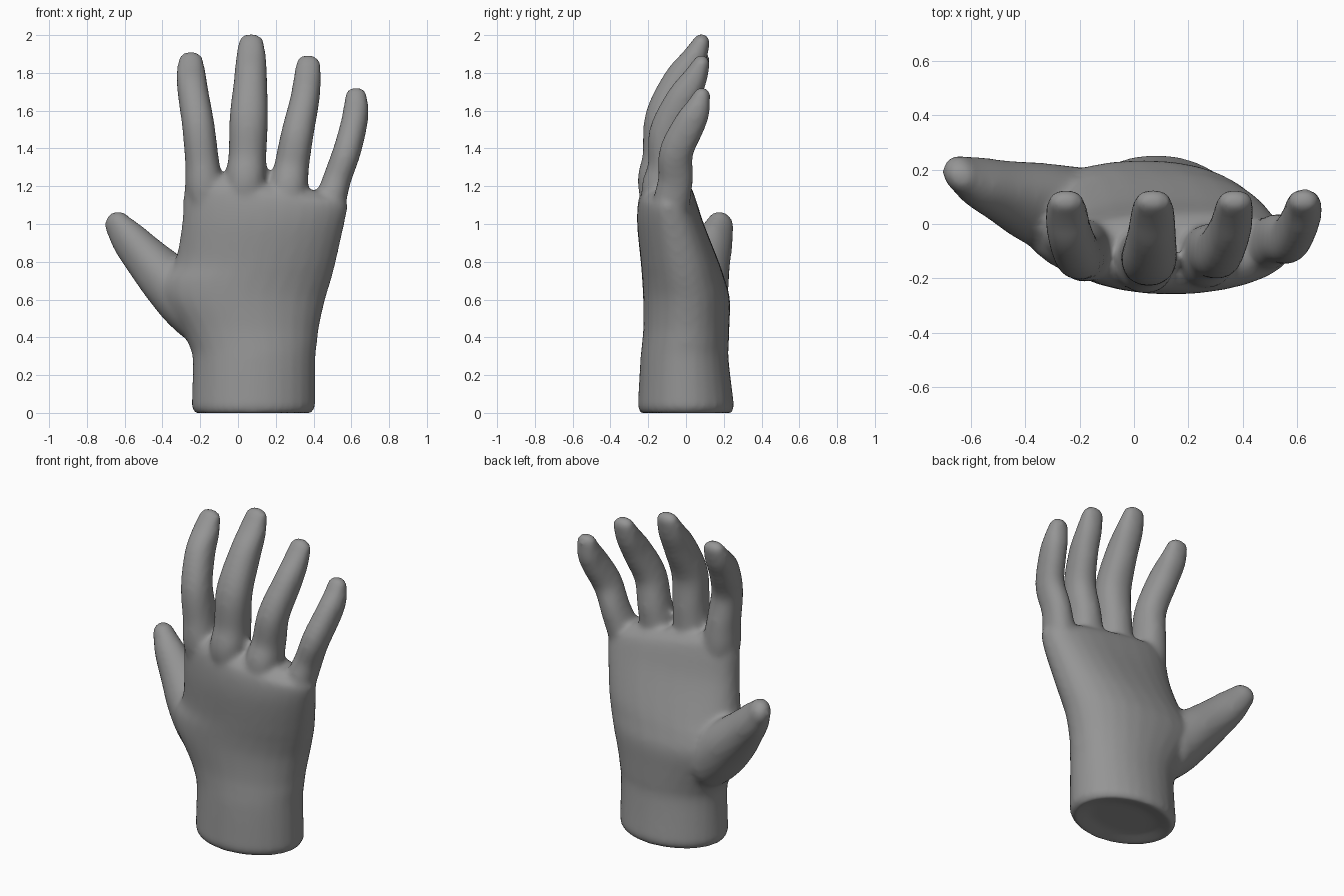
import bpy
import bmesh
import math
from mathutils import Vector

SIDES = 28

if "Cube" in bpy.data.objects:
    bpy.data.objects.remove(bpy.data.objects["Cube"], do_unlink=True)

skin = bpy.data.materials.new("grey_clay")
skin.use_nodes = True
grey = (0.3, 0.3, 0.3, 1)
skin.diffuse_color = grey
skin.node_tree.nodes["Principled BSDF"].inputs["Base Color"].default_value = grey


def spline(points, steps=5):
    """Smooth curve through tuples of any length."""
    pts = [points[0]] + list(points) + [points[-1]]
    out = []
    for i in range(1, len(pts) - 2):
        for s in range(steps):
            t = s / steps
            out.append([b + 0.5 * t * (c - a + t * (2 * a - 5 * b + 4 * c - d
                        + t * (3 * (b - c) + d - a)))
                        for a, b, c, d in zip(*pts[i - 1:i + 3])])
    return out + [list(points[-1])]


def loft(bm, rings):
    """Closed skin over a list of point rings."""
    loops = [[bm.verts.new(p) for p in ring] for ring in rings]
    for low, high in zip(loops, loops[1:]):
        for i in range(SIDES):
            j = (i + 1) % SIDES
            bm.faces.new((low[i], low[j], high[j], high[i]))
    bm.faces.new(loops[0][::-1])
    bm.faces.new(loops[-1])


def oval(n_back, n_front):
    """Unit superellipse with its own exponent for each half."""
    for i in range(SIDES):
        a = math.tau * i / SIDES
        c, s = math.cos(a), math.sin(a)
        n = n_back if s > 0 else n_front
        yield (math.copysign(abs(c) ** (2 / n), c), math.copysign(abs(s) ** (2 / n), s))


def add_digit(bm, points, side):
    """Tube along x, y, z, half width, half depth, with a round tip."""
    path = spline(points)
    rings = []

    def ring(center, tangent, w, d):
        u = (side - tangent * side.dot(tangent)).normalized()
        v = tangent.cross(u)
        rings.append([center + u * (w * a) + v * (d * b) for a, b in oval(2.2, 2.2)])

    centers = [Vector(p[:3]) for p in path]
    for i, p in enumerate(path):
        tangent = (centers[min(i + 1, len(path) - 1)] - centers[max(i - 1, 0)]).normalized()
        ring(centers[i], tangent, p[3], p[4])
    w, d = path[-1][3:]
    for k in range(1, 6):
        a = k * math.pi / 2 / 5.5
        ring(centers[-1] + tangent * (d * math.sin(a)), tangent, w * math.cos(a), d * math.cos(a))
    loft(bm, rings)


bm = bmesh.new()

# Wrist and palm: z, centre x, half width, centre y, half depth, roundness, slope
sections = [
    (0.022, .08, .20, 0, .14, 2, 0),
    (-.004, .08, .305, 0, .24, 2, 0),
    (0.03, .082, .328, 0, .256, 2, 0),
    (0.28, .085, .325, -.008, .234, 2.1, 0),
    (0.37, .077, .342, -.003, .230, 2.1, 0),
    (0.46, .058, .372, .002, .228, 2.15, 0),
    (0.6, .030, .432, .003, .230, 2.2, 0),
    (0.7, .046, .446, -.012, .220, 2.25, 0),
    (0.8, .092, .426, -.033, .207, 2.35, 0),
    (1.0, .133, .43, -.082, .177, 2.5, 0),
    (1.13, .147, .434, -.10, .152, 2.5, -.08),
    (1.18, .147, .42, -.10, .127, 2.5, -.14),
    (1.215, .145, .36, -.10, .085, 2.5, -.15),
]
palm_rings = []
for z, cx, w, cy, d, n, slope in sections[:2] + spline(sections[2:], 4):
    palm_rings.append([Vector((cx + w * a, cy + d * b, z + slope * w * a)) for a, b in oval(n, 2)])
loft(bm, palm_rings)

# Fingers
fingers = {
    "index": [(-.15, -.09, .95, .06, .07), (-.175, -.098, 1.17, .10, .112),
              (-.19, -.10, 1.33, .09, .107), (-.21, -.105, 1.52, .086, .092),
              (-.237, -.034, 1.69, .082, .09), (-.248, .038, 1.79, .078, .07),
              (-.25, .082, 1.868, .066, .046)],
    "middle": [(.03, -.11, .95, .06, .07), (.04, -.135, 1.2, .105, .12),
               (.05, -.122, 1.36, .10, .108), (.057, -.118, 1.56, .102, .1),
               (.066, -.035, 1.75, .089, .092), (.069, .038, 1.87, .081, .07),
               (.07, .082, 1.962, .068, .046)],
    "ring": [(.255, -.11, .95, .06, .07), (.265, -.122, 1.16, .10, .115),
             (.285, -.10, 1.31, .092, .102), (.315, -.10, 1.48, .086, .096),
             (.352, -.025, 1.65, .078, .088), (.366, .04, 1.76, .073, .07),
             (.372, .082, 1.85, .065, .046)],
    "little": [(.44, -.07, .88, .05, .06), (.485, -.075, 1.1, .08, .095),
               (.525, -.055, 1.24, .075, .092), (.575, -.052, 1.38, .074, .09),
               (.612, .014, 1.52, .071, .085), (.624, .056, 1.6, .068, .072),
               (.625, .084, 1.68, .058, .046)],
}
for points in fingers.values():
    add_digit(bm, points, Vector((1, 0, 0)))

# Thumb, with its fleshy base
thumb = [(.04, .03, .40, .10, .11), (-.12, .035, .49, .155, .165),
         (-.25, .047, .59, .165, .165), (-.37, .08, .70, .148, .14),
         (-.487, .12, .82, .112, .118), (-.577, .153, .92, .087, .102),
         (-.632, .18, .99, .064, .079)]
add_digit(bm, thumb, Vector((.8, 0, -.6)))

bmesh.ops.recalc_face_normals(bm, faces=bm.faces[:])
mesh = bpy.data.meshes.new("hand")
bm.to_mesh(mesh)
bm.free()
hand = bpy.data.objects.new("hand", mesh)
bpy.context.scene.collection.objects.link(hand)

# Fuse the parts into one soft skin
fuse = hand.modifiers.new("fuse", 'REMESH')
fuse.mode = 'VOXEL'
fuse.voxel_size = 0.016
fuse.use_smooth_shade = True
soften = hand.modifiers.new("soften", 'SMOOTH')
soften.factor = 0.5
soften.iterations = 10
fused = bpy.data.meshes.new_from_object(
    hand.evaluated_get(bpy.context.evaluated_depsgraph_get()))
hand.modifiers.clear()
hand.data = fused
fused.materials.clear()
fused.materials.append(skin)
fused.polygons.foreach_set("use_smooth", [True] * len(fused.polygons))

# Stand on the floor
floor = min(v.co.z for v in fused.vertices)
for v in fused.vertices:
    v.co.z -= floor
fused.update()
